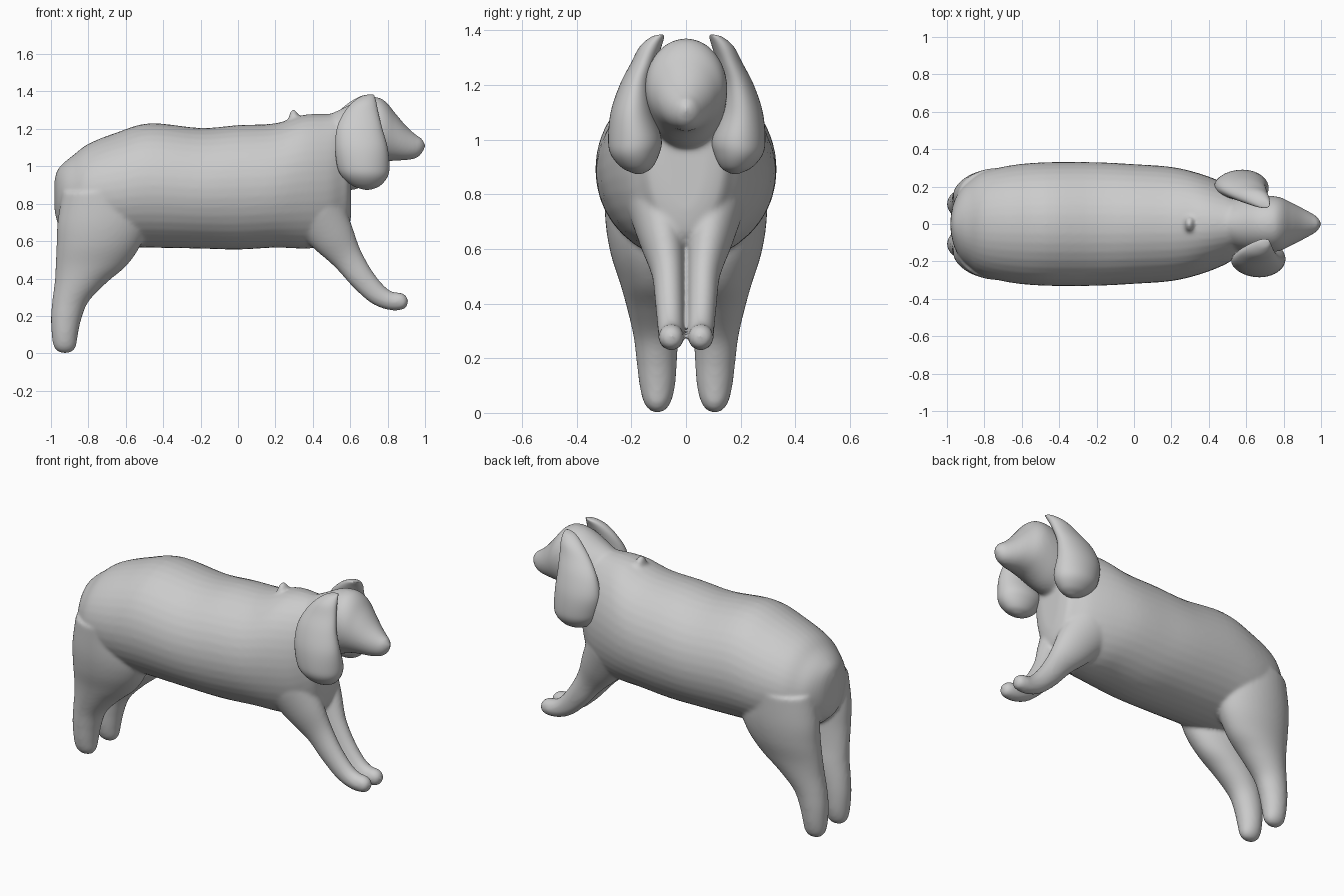
import bpy, bmesh
from math import sin, cos, pi
from mathutils import Vector


def smooth_keys(keys, steps=5):
    """Catmull-Rom interpolation through section keys."""
    out, n = [], len(keys)
    for i in range(n - 1):
        p = [keys[max(0, min(n - 1, i + k))] for k in (-1, 0, 1, 2)]
        for s in range(steps):
            t = s / steps
            out.append([0.5 * (2 * b + (c - a) * t + (2 * a - 5 * b + 4 * c - d) * t * t
                               + (3 * b - a - 3 * c + d) * t ** 3) for a, b, c, d in zip(*p)])
    return out + [list(keys[-1])]


def loft(bm, keys, axis=None, sides=40):
    """Oval sections (x, y, z, half width in y, half depth); axis fixes the section normal."""
    secs = smooth_keys(keys)
    rings = []
    for i, (x, y, z, a, b) in enumerate(secs):
        if axis:
            t = Vector(axis)
        else:
            p, q = secs[max(0, i - 1)], secs[min(len(secs) - 1, i + 1)]
            t = Vector((q[0] - p[0], 0, q[2] - p[2])).normalized()
        up = Vector((-t.z, 0, t.x))
        a, b = max(a, 0.003), max(b, 0.003)
        rings.append([bm.verts.new(Vector((x, y, z)) + Vector((0, a * cos(u), 0)) + up * b * sin(u))
                      for u in (2 * pi * k / sides for k in range(sides))])
    for r, s in zip(rings, rings[1:]):
        for k in range(sides):
            m = (k + 1) % sides
            bm.faces.new((r[k], r[m], s[m], s[k]))
    bm.faces.new(rings[0][::-1])
    bm.faces.new(rings[-1])


def finish(bm, name):
    bmesh.ops.recalc_face_normals(bm, faces=bm.faces)
    me = bpy.data.meshes.new(name)
    bm.to_mesh(me)
    bm.free()
    ob = bpy.data.objects.new(name, me)
    bpy.context.collection.objects.link(ob)
    me.polygons.foreach_set("use_smooth", [True] * len(me.polygons))
    return ob


def profile(rows):
    """(x, top, bottom, half width) side-view rows to section keys."""
    return [(x, 0, (t + b) / 2, w, (t - b) / 2) for x, t, b, w in rows]


bm = bmesh.new()

# Trunk
loft(bm, profile([
    (-0.98, 0.93, 0.76, 0.04), (-0.965, 0.98, 0.70, 0.11), (-0.93, 1.02, 0.66, 0.18),
    (-0.88, 1.06, 0.62, 0.23), (-0.80, 1.12, 0.59, 0.28), (-0.65, 1.18, 0.57, 0.315),
    (-0.47, 1.23, 0.565, 0.33), (-0.2, 1.205, 0.56, 0.33), (0.0, 1.22, 0.555, 0.32),
    (0.2, 1.23, 0.565, 0.305), (0.35, 1.275, 0.56, 0.27), (0.48, 1.28, 0.57, 0.22),
    (0.55, 1.28, 0.61, 0.175), (0.59, 1.25, 0.66, 0.14), (0.605, 1.20, 0.74, 0.08)]), (1, 0, 0))

# Head and snout
loft(bm, profile([
    (0.45, 1.26, 0.95, 0.10), (0.56, 1.31, 0.96, 0.14), (0.66, 1.36, 0.98, 0.15),
    (0.74, 1.37, 1.01, 0.15), (0.79, 1.345, 1.025, 0.14), (0.84, 1.285, 1.03, 0.115),
    (0.90, 1.215, 1.033, 0.085), (0.95, 1.17, 1.043, 0.058), (0.98, 1.15, 1.065, 0.037),
    (1.0, 1.122, 1.10, 0.008)]), (1, 0, 0))

# Little ridge on the neck
loft(bm, [(0.30, 0, 1.22, 0.06, 0.04), (0.298, 0, 1.28, 0.035, 0.022),
          (0.295, 0, 1.305, 0.008, 0.008)], (0, 0, 1))

for s in (1, -1):
    # Hind leg with thigh
    loft(bm, [
        (-0.72, s * 0.15, 0.86, 0.15, 0.22), (-0.725, s * 0.15, 0.70, 0.145, 0.24),
        (-0.745, s * 0.143, 0.58, 0.132, 0.225), (-0.785, s * 0.128, 0.47, 0.112, 0.19),
        (-0.84, s * 0.117, 0.38, 0.098, 0.14), (-0.895, s * 0.11, 0.28, 0.082, 0.098),
        (-0.918, s * 0.107, 0.19, 0.074, 0.082), (-0.926, s * 0.105, 0.10, 0.065, 0.070),
        (-0.926, s * 0.105, 0.04, 0.05, 0.06), (-0.925, s * 0.105, 0.012, 0.03, 0.04),
        (-0.925, s * 0.105, 0.0, 0.006, 0.008)], (0, 0, -1))
    # Front leg reaching forward
    loft(bm, [
        (0.43, s * 0.10, 0.74, 0.11, 0.15), (0.51, s * 0.085, 0.62, 0.082, 0.118),
        (0.585, s * 0.066, 0.51, 0.06, 0.083), (0.66, s * 0.06, 0.405, 0.053, 0.068),
        (0.74, s * 0.056, 0.32, 0.049, 0.058), (0.81, s * 0.054, 0.282, 0.047, 0.05),
        (0.87, s * 0.054, 0.278, 0.045, 0.046), (0.897, s * 0.054, 0.28, 0.031, 0.032),
        (0.91, s * 0.054, 0.281, 0.006, 0.006)])

# Fuse the parts into one soft skin
body = finish(bm, "body")
rm = body.modifiers.new("fuse", 'REMESH')
rm.mode = 'VOXEL'
rm.voxel_size = 0.01
rm.use_smooth_shade = True
sm = body.modifiers.new("soften", 'SMOOTH')
sm.factor = 0.5
sm.iterations = 8

# Hanging ears: (x, z, y, half thickness, half length); one swings further back
ear = [(0.715, 1.385, 0.09, 0.006, 0.008), (0.695, 1.375, 0.105, 0.025, 0.035),
       (0.675, 1.34, 0.13, 0.04, 0.065), (0.657, 1.28, 0.155, 0.047, 0.095),
       (0.65, 1.20, 0.183, 0.06, 0.122), (0.66, 1.10, 0.196, 0.08, 0.14),
       (0.67, 1.0, 0.187, 0.098, 0.14), (0.678, 0.945, 0.187, 0.088, 0.122),
       (0.685, 0.90, 0.18, 0.058, 0.08), (0.69, 0.88, 0.175, 0.025, 0.035),
       (0.69, 0.874, 0.175, 0.005, 0.006)]
for s, name, swing in ((-1, "right_ear", 0.0), (1, "left_ear", 0.09)):
    bm = bmesh.new()
    loft(bm, [(x - swing * min(1, (1.385 - z) / 0.25), s * (y + swing * 0.06), z, a, b)
              for x, z, y, a, b in ear], (0, 0, -1))
    finish(bm, name)
